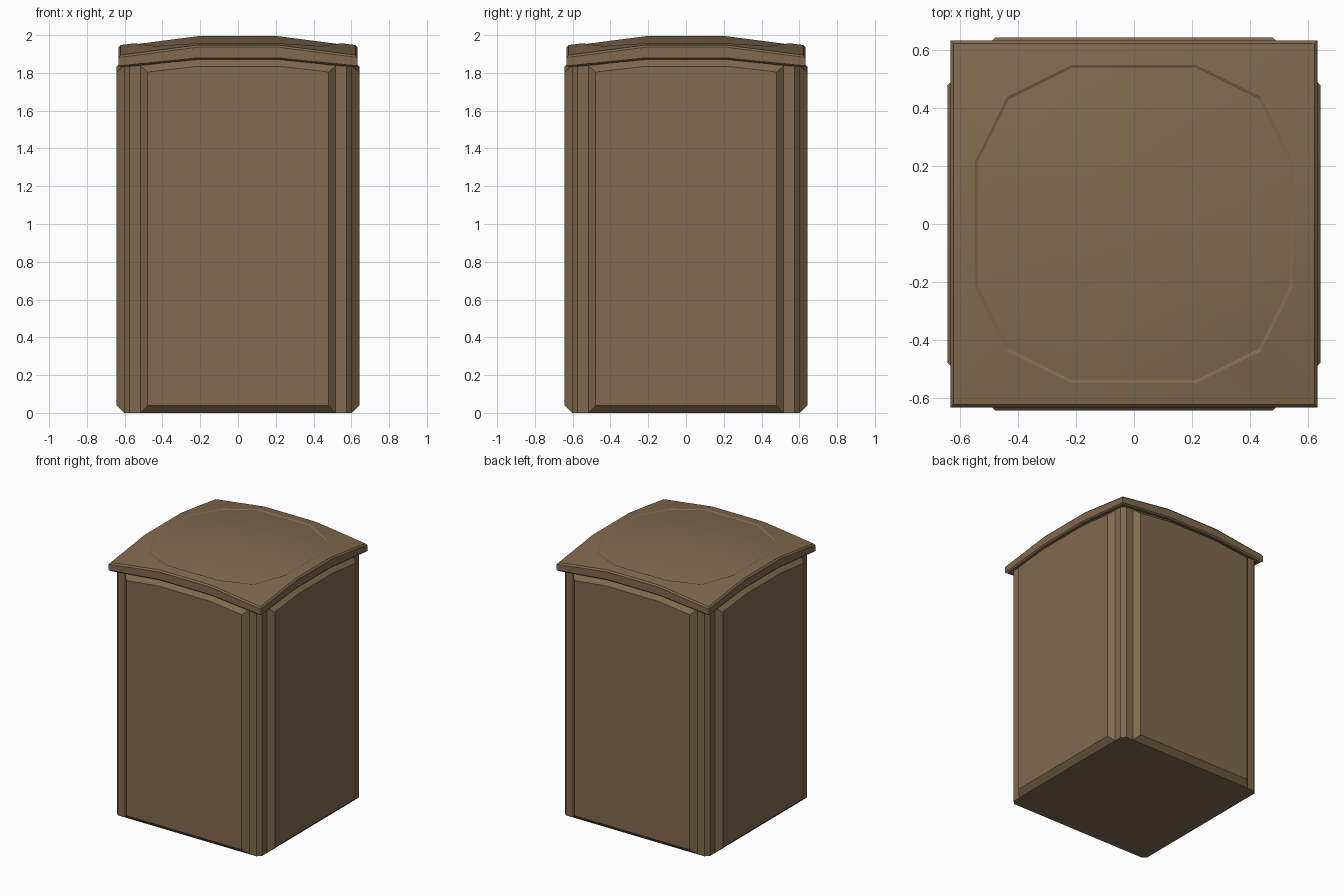
import bpy
import bmesh
import math
from mathutils import Matrix, Vector

cube = bpy.data.objects.get("Cube")
if cube:
    bpy.data.objects.remove(cube, do_unlink=True)

brown = bpy.data.materials.new("brown")
brown.use_nodes = True
colour = (0.218, 0.144, 0.077, 1)
brown.diffuse_color = colour
brown.node_tree.nodes["Principled BSDF"].inputs["Base Color"].default_value = colour

KINK = 0.215  # half width of the flat middle of every arch


def drop(v):
    return max(0, abs(v) - KINK)


def ring(side, diag, z, slope=0.0, mid=KINK):
    """Twelve points with fourfold symmetry, lowered away from the middle."""
    pts = []
    for q in range(4):
        turn = Matrix.Rotation(q * math.pi / 2, 2)
        for corner in ((side, mid), (diag, diag), (mid, side)):
            x, y = turn @ Vector(corner)
            pts.append((x, y, z - slope * (drop(x) + drop(y))))
    return pts


def loft(name, rings):
    """Join rings of points into a closed solid."""
    bm = bmesh.new()
    loops = [[bm.verts.new(p) for p in r] for r in rings]
    n = len(loops[0])
    for a, b in zip(loops, loops[1:]):
        for i in range(n):
            j = (i + 1) % n
            bm.faces.new((a[i], a[j], b[j], b[i]))
    bm.faces.new(loops[0][::-1])
    bm.faces.new(loops[-1])
    bmesh.ops.remove_doubles(bm, verts=bm.verts, dist=0.0005)
    bmesh.ops.recalc_face_normals(bm, faces=bm.faces)
    mesh = bpy.data.meshes.new(name)
    bm.to_mesh(mesh)
    bm.free()
    mesh.materials.append(brown)
    obj = bpy.data.objects.new(name, mesh)
    bpy.context.collection.objects.link(obj)
    return obj


# Body core with chamfered corner posts
loft("body_core", [ring(0.603, 0.589, z, mid=0.575) for z in (0, 1.85)])


# Raised side panels with chamfered borders and arched tops
def panel_outline(depth, inset):
    w, top = 0.517 - inset, 1.873 - inset
    side_top = top - 0.115 * (w - KINK)
    return [(x, -depth, z) for x, z in (
        (-w, inset), (w, inset), (w, side_top),
        (KINK, top), (-KINK, top), (-w, side_top))]


for i, side in enumerate(("front", "left", "back", "right")):
    panel = loft(side + "_panel", [
        panel_outline(0.56, 0), panel_outline(0.603, 0), panel_outline(0.642, 0.038)])
    panel.data.transform(Matrix.Rotation(i * math.pi / 2, 4, "Z"))

# Domed lid with bevelled rim and a shallow twelve-sided recess
UNDER, DOME, RIM, BEVEL = 1.911, 2.0, 0.632, 0.01
lid = loft("lid", [
    ring(KINK, KINK, UNDER, 0.1),
    ring(RIM - BEVEL, RIM - BEVEL, UNDER, 0.1),
    ring(RIM, RIM, UNDER + BEVEL, 0.1),
    ring(RIM, RIM, DOME - BEVEL, 0.13),
    ring(RIM - BEVEL, RIM - BEVEL, DOME, 0.13),
    ring(0.548, 0.438, DOME, 0.13),
    ring(0.538, 0.43, DOME - 0.006, 0.13),
    ring(KINK, KINK, DOME - 0.006, 0.13),
])
bpy.ops.object.select_all(action="DESELECT")
lid.select_set(True)
bpy.context.view_layer.objects.active = lid
bpy.ops.object.shade_smooth_by_angle(angle=math.radians(20))
